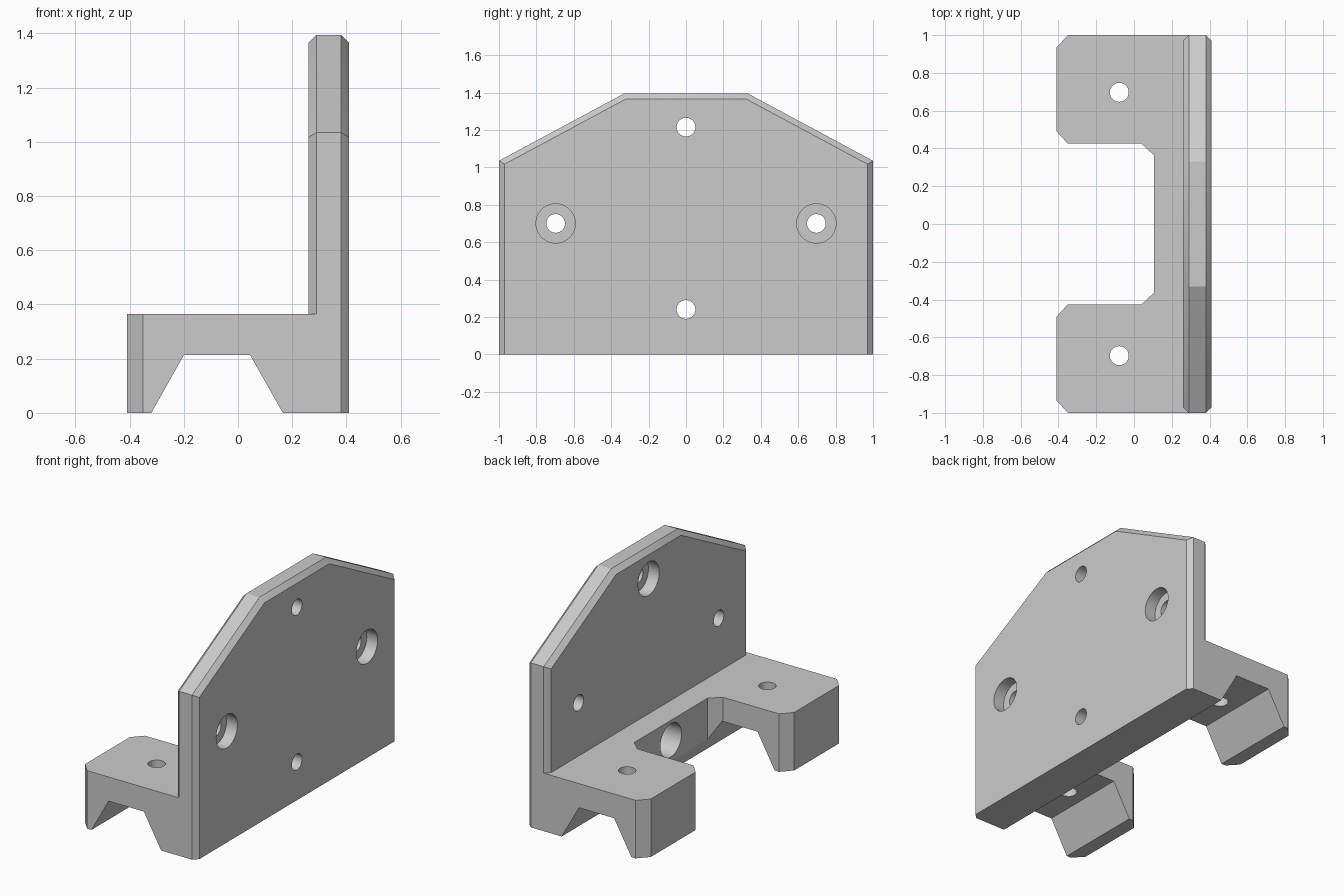
import bpy
import bmesh
from math import pi
from mathutils import Matrix, Vector

cube = bpy.data.objects.get("Cube")
if cube:
    bpy.data.objects.remove(cube, do_unlink=True)

grey = bpy.data.materials.new("plain grey")
grey.use_nodes = True
grey.diffuse_color = (0.6, 0.6, 0.6, 1)
grey.node_tree.nodes["Principled BSDF"].inputs["Base Color"].default_value = (0.6, 0.6, 0.6, 1)


def finish(name, bm):
    bmesh.ops.recalc_face_normals(bm, faces=bm.faces)
    mesh = bpy.data.meshes.new(name)
    bm.to_mesh(mesh)
    bm.free()
    mesh.materials.append(grey)
    ob = bpy.data.objects.new(name, mesh)
    bpy.context.collection.objects.link(ob)
    return ob


def loft(name, rings):
    """Solid skinned through equal-length closed rings, capped at both ends."""
    bm = bmesh.new()
    loops = [[bm.verts.new(p) for p in ring] for ring in rings]
    for a, b in zip(loops, loops[1:]):
        for i in range(len(a)):
            j = (i + 1) % len(a)
            bm.faces.new((a[i], a[j], b[j], b[i]))
    bm.faces.new(loops[0])
    bm.faces.new(loops[-1])
    return finish(name, bm)


def drill(name, start, end, radius):
    """Round cutter between two points."""
    start, end = Vector(start), Vector(end)
    axis = end - start
    turn = axis.to_track_quat("Z", "Y").to_matrix().to_4x4()
    bm = bmesh.new()
    bmesh.ops.create_cone(bm, cap_ends=True, segments=48, radius1=radius, radius2=radius,
                          depth=axis.length, matrix=Matrix.Translation((start + end) / 2) @ turn)
    return finish(name, bm)


def combine(target, tool, operation):
    """Apply an exact boolean and discard the tool."""
    mod = target.modifiers.new(operation, "BOOLEAN")
    mod.operation = operation
    mod.solver = "EXACT"
    mod.object = tool
    bpy.context.view_layer.objects.active = target
    bpy.ops.object.modifier_apply(modifier=mod.name)
    bpy.data.objects.remove(tool, do_unlink=True)


def mirrored(half):
    return half + [(-y, z) for y, z in reversed(half)]


# Upright plate with a chamfered outline on both faces
outer = mirrored([(1, 0), (1, 1.035), (0.33, 1.395)])
inner = mirrored([(0.97, 0), (0.97, 1.017), (0.322, 1.365)])
sections = [(0.26, inner), (0.29, outer), (0.38, outer), (0.41, inner)]
bracket = loft("mounting_bracket", [[(x, y, z) for y, z in ring] for x, ring in sections])

# U-shaped base with two clipped feet
base_half = [(0.36, 1), (-0.35, 1), (-0.41, 0.935), (-0.41, 0.49),
             (-0.35, 0.425), (0.04, 0.425), (0.105, 0.365)]
outline = base_half + [(x, -y) for x, y in reversed(base_half)]
base = loft("base", [[(x, y, z) for x, y in outline] for z in (0, 0.365)])
combine(bracket, base, "UNION")

# Tapered groove along the underside
groove = [(-0.376, -0.1), (-0.2, 0.213), (0.045, 0.213), (0.222, -0.1)]
combine(bracket, loft("groove", [[(x, y, z) for x, z in groove] for y in (-1.1, 1.1)]), "DIFFERENCE")

# Foot holes and outer plate holes, recessed from the outside
for side in (-1, 1):
    y = 0.697 * side
    combine(bracket, drill("foot_hole", (-0.078, y, -0.1), (-0.078, y, 0.5), 0.05), "DIFFERENCE")
    combine(bracket, drill("side_hole", (0.2, y, 0.7), (0.5, y, 0.7), 0.05), "DIFFERENCE")
    combine(bracket, drill("side_recess", (0.335, y, 0.7), (0.5, y, 0.7), 0.105), "DIFFERENCE")

# Centre plate holes, recessed from the inside
for z in (0.24, 1.215):
    combine(bracket, drill("centre_hole", (0, 0, z), (0.5, 0, z), 0.05), "DIFFERENCE")
    combine(bracket, drill("centre_recess", (0, 0, z), (0.335, 0, z), 0.105), "DIFFERENCE")

bpy.ops.object.select_all(action="DESELECT")
bracket.select_set(True)
bpy.context.view_layer.objects.active = bracket
bpy.ops.object.shade_smooth_by_angle(angle=pi / 9)
